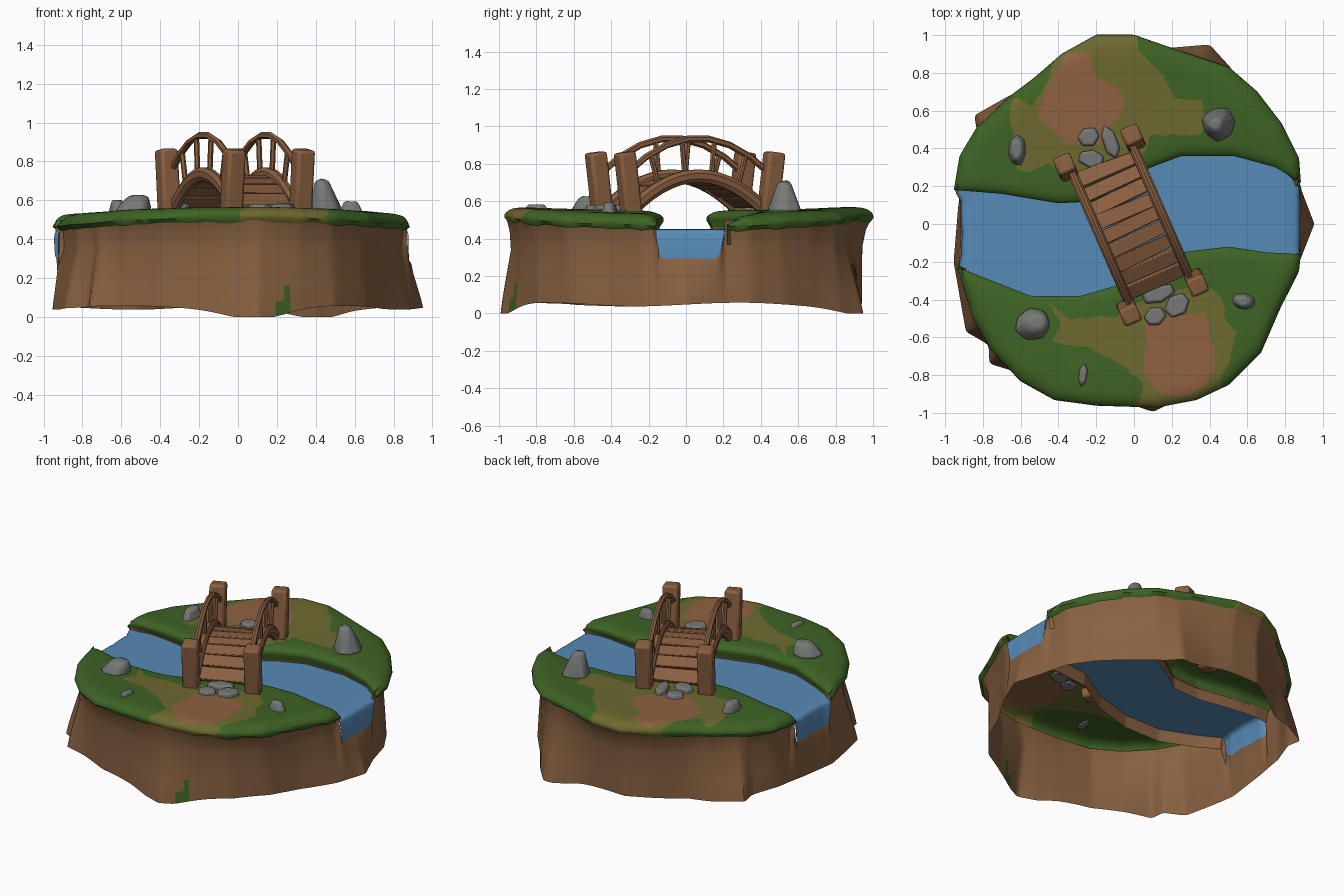
import bpy, bmesh, math, random
from mathutils import Vector, Matrix, noise

if "Cube" in bpy.data.objects:
    bpy.data.objects.remove(bpy.data.objects["Cube"])
random.seed(4)

def mat(name, r, g, b):
    m = bpy.data.materials.new(name)
    m.diffuse_color = [(c / 255 / 12.92 if c < 11 else ((c / 255 + .055) / 1.055) ** 2.4) for c in (r, g, b)] + [1]
    m.use_nodes = True
    m.node_tree.nodes["Principled BSDF"].inputs["Base Color"].default_value = m.diffuse_color
    return m
GRASS = mat("grass green", 62, 99, 36)
OLIVE = mat("olive grass", 109, 105, 47)
DIRT = mat("path dirt", 143, 97, 65)
EARTH = mat("earth brown", 136, 97, 65)
WATER = mat("water blue", 86, 138, 182)
WOOD = mat("bridge wood", 138, 95, 64)
STONE = mat("grey stone", 118, 121, 118)

def finish(bm, name, mats, angle=35, bevel=0):
    bmesh.ops.recalc_face_normals(bm, faces=bm.faces)
    me = bpy.data.meshes.new(name)
    bm.to_mesh(me); bm.free()
    ob = bpy.data.objects.new(name, me)
    bpy.context.collection.objects.link(ob)
    for m in mats:
        me.materials.append(m)
    if bevel:
        b = ob.modifiers.new("bevel", 'BEVEL')
        b.width, b.segments = bevel, 2
    bpy.ops.object.select_all(action='DESELECT')
    ob.select_set(True)
    bpy.context.view_layer.objects.active = ob
    bpy.ops.object.shade_smooth_by_angle(angle=math.radians(angle))
    return ob

def grid(bm, rows, closed=False):
    """Skin a list of point rows; returns (row index, face) pairs."""
    vs = [[bm.verts.new(p) for p in r] for r in rows]
    out = []
    for i in range(len(vs) - 1):
        n = len(vs[i])
        for j in range(n if closed else n - 1):
            k = (j + 1) % n
            out.append((i, bm.faces.new((vs[i][j], vs[i][k], vs[i + 1][k], vs[i + 1][j]))))
    return out

def resample(pts, n):
    p = [Vector(q) for q in pts]
    d = [0]
    for a, b in zip(p, p[1:]):
        d.append(d[-1] + (b - a).length)
    res = []
    for i in range(n):
        s = d[-1] * i / (n - 1)
        k = next((k for k in range(len(p) - 2) if s <= d[k + 1]), len(p) - 2)
        res.append(p[k].lerp(p[k + 1], min(1, (s - d[k]) / (d[k + 1] - d[k]))))
    return res

def inside(x, y, poly):
    c = False
    for (x1, y1), (x2, y2) in zip(poly, poly[1:] + poly[:1]):
        if (y1 > y) != (y2 > y) and x < (x2 - x1) * (y - y1) / (y2 - y1) + x1:
            c = not c
    return c

def interp(x, table):
    for (x1, y1), (x2, y2) in zip(table, table[1:]):
        if x <= x2:
            return y1 + (y2 - y1) * max(0, (x - x1) / max(1e-9, x2 - x1))
    return table[-1][1]

# Island outlines, all listed from left to right
N_RIVER = [(-.95, .18), (-.7, .16), (-.4, .11), (-.2, .12), (-.05, .22), (.09, .3), (.25, .36), (.53, .36), (.75, .3), (.88, .22)]
N_OUTER = [(-.95, .18), (-.92, .36), (-.83, .51), (-.65, .68), (-.53, .77), (-.38, .9), (-.2, 1), (0, 1), (.2, .93),
           (.5, .83), (.65, .7), (.78, .53), (.87, .35), (.88, .22)]
S_RIVER = [(-.93, -.23), (-.55, -.38), (-.28, -.38), (0, -.3), (.25, -.15), (.5, -.12), (.7, -.15), (.88, -.16)]
S_OUTER = [(-.93, -.23), (-.85, -.5), (-.75, -.67), (-.6, -.83), (-.42, -.93), (-.2, -.96), (.12, -.97), (.33, -.93),
           (.5, -.85), (.67, -.68), (.77, -.45), (.87, -.25), (.88, -.16)]
# Painted ground patches
OLIVE_N = [(-.22, 1.1), (0, 1.1), (.02, .92), (.16, .78), (.21, .67), (.36, .65), (.39, .5), (.3, .47), (.1, .47), (0, .3),
           (-.3, .24), (-.45, .31), (-.6, .27), (-.66, .36), (-.63, .47), (-.66, .58), (-.64, .68), (-.55, .63), (-.49, .69), (-.42, .87)]
DIRT_N = [(-.35, .9), (-.23, .9), (-.2, .77), (-.08, .72), (-.04, .62), (-.12, .52), (-.18, .42), (-.36, .43), (-.51, .57), (-.46, .72)]
OLIVE_S = [(-.45, -.42), (-.34, -.5), (-.1, -.49), (.1, -.38), (.38, -.32), (.47, -.4), (.48, -.5), (.55, -.58), (.5, -.74),
           (.36, -1.1), (-.04, -1.1), (.06, -.85), (-.07, -.74), (-.23, -.66), (-.44, -.62), (-.38, -.54)]
DIRT_S = [(.06, -.5), (.38, -.47), (.41, -.61), (.43, -.77), (.37, -.87), (.24, -.92), (.11, -.88), (.05, -.77), (.07, -.63)]

def ground(x, y):
    return .553 - .035 * x * x + .018 * y * y + .006 * noise.noise((x * 3, y * 3, 1))

# Grassy banks with rolled rims and earth sides along the channel
def bank(name, river, outer, sign, olive, dirt):
    n, m = 180, 70
    R, O = resample(river, n), resample(outer, n)
    push = [sign * min(1, (b - a).length / .2) for a, b in zip(R, O)]
    rows = [[(p.x * .98, p.y + .03 * s, .37) for p, s in zip(R, push)], [(p.x * .985, p.y + .02 * s, .462) for p, s in zip(R, push)],
            [(p.x, p.y, ground(p.x, p.y) - .05) for p in R]]
    for i in range(m + 1):
        row = []
        for a, b in zip(R, O):
            t = i / m
            p = a.lerp(b, t)
            L = (b - a).length
            z = ground(p.x, p.y) - .03 * math.exp(-t * L / .025) - .04 * math.exp(-(1 - t) * L / .03)
            row.append((p.x, p.y, z))
        rows.append(row)
    rows.append([(p.x * 1.004, p.y * 1.002, ground(p.x, p.y) - .058) for p in O])
    rows.append([(p.x * .982, p.y * .982, ground(p.x, p.y) - .082 + .012 * noise.noise((p.x * 9, p.y * 9, 0))) for p in O])
    bm = bmesh.new()
    for i, f in grid(bm, rows):
        c = f.calc_center_median()
        wob = .012 * noise.noise((c.x * 14, c.y * 14, 3))
        x, y = c.x + wob, c.y - wob
        f.material_index = 3 if i == 0 else 2 if inside(x, y, dirt) else 1 if inside(x, y, olive) else 0
    bmesh.ops.remove_doubles(bm, verts=bm.verts, dist=.0004)
    finish(bm, name, [GRASS, OLIVE, DIRT, EARTH], 50)
bank("north_bank", N_RIVER, N_OUTER, 1, OLIVE_N, DIRT_N)
bank("south_bank", S_RIVER, S_OUTER, -1, OLIVE_S, DIRT_S)

# Earth wall: hollow skirt with a flared, jagged foot and a notch at each river mouth
FOOT = [(.955, 0), (.89, .17), (.84, .36), (.74, .53), (.6, .7), (.51, .83), (.4, .95), (.16, .93), (0, .94), (-.2, .94),
        (-.36, .84), (-.52, .72), (-.66, .68), (-.845, .575), (-.83, .48), (-.9, .3), (-.93, .1), (-.955, -.2), (-.89, -.57),
        (-.82, -.61), (-.77, -.64), (-.765, -.74), (-.6, -.79), (-.4, -.88), (-.15, -.92), (0, -.96), (.1, -.995), (.21, -.94),
        (.33, -.88), (.5, -.79), (.66, -.6), (.75, -.4), (.88, -.19), (.955, 0)]
MOUTHS = [(.88, .15), (.88, .03), (.88, -.1), (-.918, .12), (-.913, -.05), (-.916, -.17)]
def polar(pts):
    t = sorted((math.atan2(y, x) % math.tau, math.hypot(x, y)) for x, y in pts)
    return [(t[-1][0] - math.tau, t[-1][1])] + t + [(t[0][0] + math.tau, t[0][1])]
top_r = polar(resample(N_OUTER, 180) + resample(S_OUTER, 180) + MOUTHS)
foot_r = polar(resample(FOOT, 300))

def notch(y, side):
    """0 on the banks, rounding up to 1 across a river mouth."""
    lo, hi = (-.165, .205) if side > 0 else (-.235, .185)
    k = max(0, min(1, min(y - lo, hi - y) / .05))
    return math.sqrt(1 - (1 - k) ** 2)

rows = [[] for _ in range(6)]
for i in range(360):
    a = math.tau * (i + .5) / 360
    ca, sa = math.cos(a), math.sin(a)
    rt, rf = interp(a, top_r), interp(a, foot_r)
    k = notch(rt * sa, ca) if abs(ca) > .8 else 0
    zt = .5 - .2 * k
    zb = .048 + .01 * math.sin(5 * a) - .05 * sum(math.exp(-((a - c) / .22) ** 2) for c in (1.17, 4.81))
    zb = max(0, zb)
    mid = rt + .3 * (rf - rt) - .04 * (1 - k)
    for row, r, f in zip(rows, (rt - .006 - .006 * (1 - k), .5 * (rt + mid) - .01 * (1 - k), mid, .4 * mid + .6 * rf, .18 * mid + .82 * rf, rf),
                         (1, .88, .68, .3, .15, 0)):
        row.append((r * ca, r * sa, zb + (zt - zb) * f))
bm = bmesh.new()
for i, f in grid(bm, rows, True):
    c = f.calc_center_median()
    # small grass streak climbing from the foot at the front
    f.material_index = int(c.y < 0 and (i == 4 and .19 < c.x < .27 or i == 3 and .23 < c.x < .27))
finish(bm, "earth_wall", [EARTH, GRASS], 35)

# River sheet that spills over both mouths, following the notches
def river_row(x, side=0, back=0, z=.452):
    pad = .025 * min(1, max(0, (.88 - abs(x)) / .1))
    y0, y1 = interp(x, S_RIVER) - pad, interp(x, N_RIVER) + pad
    row = []
    for j in range(25):
        y = y0 + (y1 - y0) * j / 24
        px, pz = x, z
        if side:
            a = math.atan2(y, side * .9) % math.tau
            px = side * (interp(a, top_r) * abs(math.cos(a)) - back)
            pz = max(z, min(.44, .49 - .2 * notch(y, side))) if z < .4 else z
        row.append((px, y, pz))
    return row
SPILL = [(.003, .292), (.004, .425), (.012, .442), (.03, .45)]
rows = [river_row(-.92, -1, *s) for s in SPILL] + [river_row(-.85 + .0425 * i) for i in range(40)] + \
       [river_row(.88, 1, *s) for s in SPILL[::-1]]
bm = bmesh.new()
grid(bm, rows)
finish(bm, "river_water", [WATER], 50)

# Bridge, built along local y and then turned into place
BRIDGE = Matrix.Translation((-.016, -.005, 0)) @ Matrix.Rotation(math.radians(23.6), 4, 'Z')

def tube(bm, pts, rw, rh, n=8, phase=.5):
    """Sweep an n-sided section along a path that lies across local x."""
    pts = [Vector(p) for p in pts]
    rings = []
    for i, p in enumerate(pts):
        t = (pts[min(i + 1, len(pts) - 1)] - pts[max(i - 1, 0)]).normalized()
        up = t.cross(Vector((1, 0, 0))).normalized()
        ang = [math.tau * (j + phase) / n for j in range(n)]
        rings.append([p + Vector((1, 0, 0)) * rw * math.cos(q) + up * rh * math.sin(q) for q in ang])
    grid(bm, rings, True)
    bm.verts.ensure_lookup_table()
    vs = bm.verts[-n * len(pts):]
    bm.faces.new(vs[:n]); bm.faces.new(vs[-n:])

def arch(x, top, k, half, n=14):
    return [(x, s, top - k * s * s) for s in (half * (2 * i / n - 1) for i in range(n + 1))]

def place(bm, name, angle=35, bevel=0):
    finish(bm, name, [WOOD], angle, bevel).matrix_world = BRIDGE

bm, rails, bars, posts = (bmesh.new() for _ in range(4))
for x in (-.175, .175):
    tube(bm, arch(x, .735, 1.2, .39), .027, .038)
    tube(rails, arch(x, .937, 1.08, .43, 7), .018, .018, 6)
    for s in (-.25, -.085, .085, .25):
        tube(bars, [(x, s * .9, .735 - 1.2 * s * s), (x, s * 1.12, .935 - 1.25 * s * s)], .014, .015, 6)
    for e in (-1, 1):
        w = x * 1.11
        tube(posts, [(w, e * .395, .5), (w, e * .415, .68), (w, e * .437, .862)], .07, .07, 4)
place(bm, "bridge_beams")
place(rails, "hand_rails")
place(bars, "balusters")
place(posts, "bridge_posts", 40, .016)

# Uneven deck planks
bm = bmesh.new()
for i in range(9):
    s = (i - 4) * .08
    M = Matrix.Translation((0, s, .715 - 1.12 * s * s)) @ Matrix.Rotation(random.uniform(-.05, .05), 4, 'Z') \
        @ Matrix.Rotation(math.atan(-2.24 * s), 4, 'X') @ Matrix.Diagonal((.325, .076 * math.hypot(1, 2 * s), .028, 1))
    vs = bmesh.ops.create_cube(bm, size=1, matrix=M)['verts']
    for v in vs:
        v.co.y += random.uniform(-.007, .007)
place(bm, "deck_planks", 30, .004)

# Rocks and stepping stones: x, y, length, width, top height, turn, taper, sides, top shift
def stone(name, x, y, sx, sy, top, turn, taper, sides=7, shift=0):
    bm = bmesh.new()
    bmesh.ops.create_cone(bm, cap_ends=True, segments=sides, radius1=.53, radius2=.53 * taper, depth=1)
    base = ground(x, y) - .01
    for v in bm.verts:
        k = random.uniform(.93, 1.1)
        v.co = Vector((v.co.x * sx * k + shift * (v.co.z > 0), v.co.y * sy * k, (v.co.z + .5) * (top - base) * random.uniform(.93, 1)))
    bm.transform(Matrix.Translation((x, y, base)) @ Matrix.Rotation(math.radians(turn), 4, 'Z'))
    finish(bm, name, [STONE], 40, min(sx, sy, 2 * (top - base)) * .13)
for i, r in enumerate([(-.62, .39, .1, .17, .605, 0, .6), (.45, .53, .18, .18, .712, 20, .4, 7, -.02), (-.54, -.53, .2, .18, .628, 10, .5, 7, .03),
                       (.58, -.41, .13, .095, .597, -10, .55), (-.27, -.8, .05, .13, .585, -8, .7, 6)]):
    stone(f"rock_{i + 1}", *r)
for i, r in enumerate([(-.24, .46, .12, .1, .582, 30), (-.125, .435, .08, .18, .586, 20), (-.225, .345, .15, .1, .582, -10),
                       (.13, -.37, .18, .09, .582, 20), (.23, -.43, .15, .11, .582, 45), (.11, -.49, .12, .1, .582, 30)]):
    stone(f"stepping_stone_{i + 1}", *r, .85, 6)
